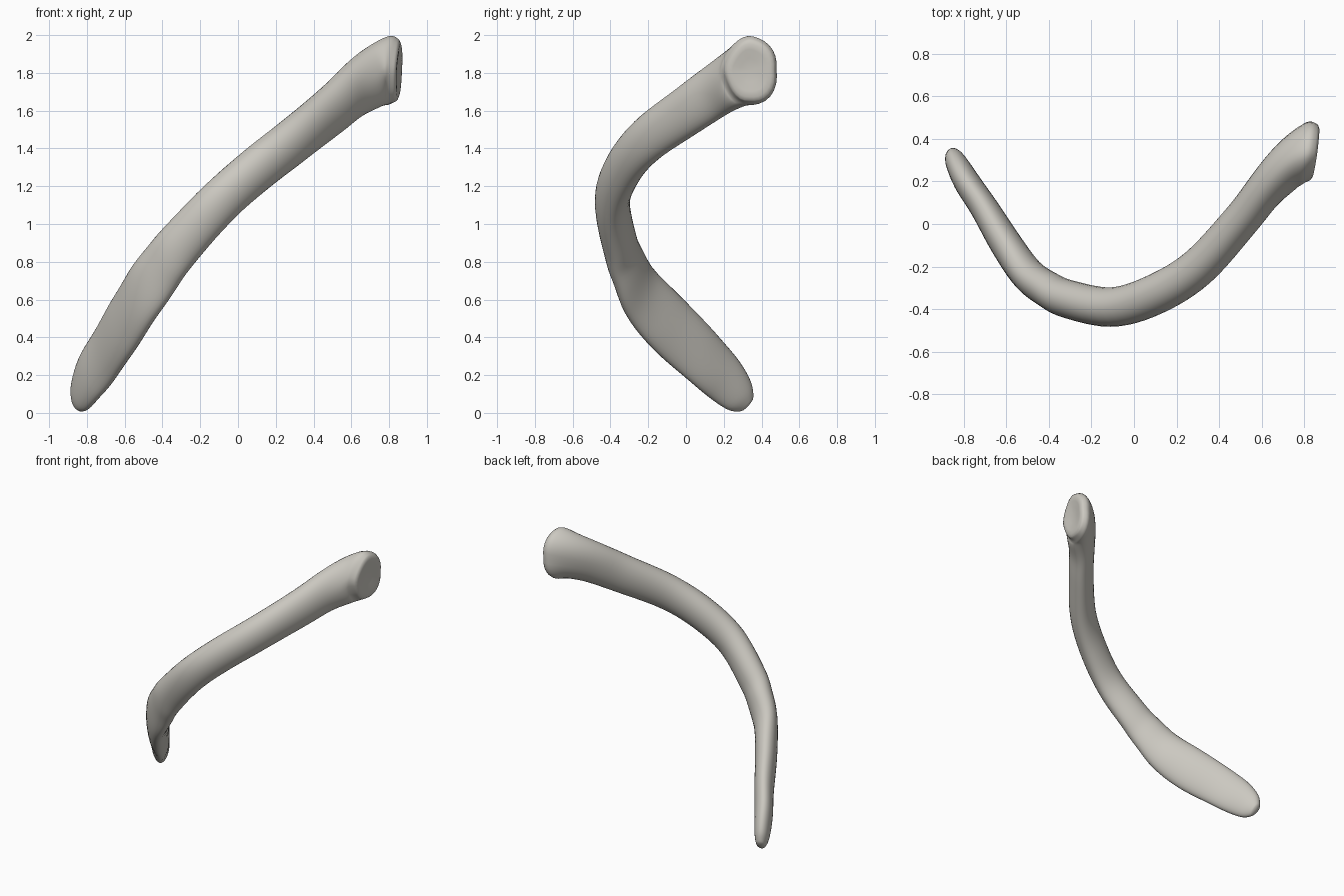
import bpy, bmesh, math
from mathutils import Vector

cube = bpy.data.objects.get("Cube")
if cube:
    bpy.data.objects.remove(cube, do_unlink=True)

# Bone colour
bone_mat = bpy.data.materials.new("warm_grey_bone")
bone_mat.use_nodes = True
colour = (0.60, 0.58, 0.53, 1)
bone_mat.diffuse_color = colour
shader = bone_mat.node_tree.nodes["Principled BSDF"]
shader.inputs["Base Color"].default_value = colour
shader.inputs["Roughness"].default_value = 0.7

# Stations along the shaft: x, y, z, half height, half thickness, head blend
STATIONS = [
    (-.85, .325, .045, .05, .03, 0),
    (-.83, .28, .09, .10, .05, 0),
    (-.78, .19, .19, .135, .062, 0),
    (-.70, .07, .31, .15, .066, 0),
    (-.60, -.095, .47, .16, .075, 0),
    (-.50, -.235, .63, .15, .08, 0),
    (-.40, -.31, .775, .135, .085, 0),
    (-.30, -.355, .90, .125, .09, 0),
    (-.10, -.39, 1.115, .118, .093, 0),
    (.10, -.33, 1.29, .12, .095, 0),
    (.30, -.205, 1.445, .125, .092, 0),
    (.50, .015, 1.605, .135, .088, 0),
    (.62, .165, 1.71, .145, .092, .1),
    (.73, .28, 1.785, .165, .118, .5),
    (.80, .33, 1.815, .183, .147, .9),
    (.845, .335, 1.815, .163, .132, 1),
]
STEPS = 6
SIDES = 32
HEAD_AXIS = Vector((1, -.13, -.05)).normalized()


def spline(points, steps):
    """Smooth curve through every station, interpolating all its values."""
    ends = [points[0]] + points + [points[-1]]
    out = []
    for p, q, r, s in zip(ends, ends[1:], ends[2:], ends[3:]):
        for k in range(steps):
            t = k / steps
            out.append([b + .5 * t * (c - a + t * (2*a - 5*b + 4*c - d + t * (3*(b - c) + d - a)))
                        for a, b, c, d in zip(p, q, r, s)])
    return out + [list(points[-1])]


def add_ring(bm, centre, axis, high, thick, head):
    """Egg-shaped section, taller than thick, squarer towards the head."""
    up = Vector((0, 0, 1))
    up = (up - axis * up.dot(axis)).normalized()
    side = up.cross(axis)
    ring = []
    for i in range(SIDES):
        a = math.tau * i / SIDES
        egg = 1 + .1 * (1 - head) * math.sin(a)
        corner = 1 + .12 * head * abs(math.sin(2 * a)) * math.cos(a + .5)
        ring.append(bm.verts.new(centre + corner * (side * thick * egg * math.cos(a)
                                                    + up * high * math.sin(a))))
    return ring


samples = spline(STATIONS, STEPS)
centres = [Vector(s[:3]) for s in samples]
bm = bmesh.new()
rings = []

# Shaft and flared head
for i, s in enumerate(samples):
    before, after = centres[max(i - 1, 0)], centres[min(i + 1, len(samples) - 1)]
    head = min(max(s[5], 0), 1)
    axis = (after - before).normalized().lerp(HEAD_AXIS, head).normalized()
    rings.append(add_ring(bm, centres[i], axis, s[3], s[4], head))

# Rounded rim and shallow hollow on the head's end face
for push, scale in ((.010, .88), (.008, .7), (-.002, .4)):
    rings.append(add_ring(bm, centres[-1] + HEAD_AXIS * push, HEAD_AXIS,
                          samples[-1][3] * scale, samples[-1][4] * scale, 1))

for a, b in zip(rings, rings[1:]):
    for i in range(SIDES):
        j = (i + 1) % SIDES
        bm.faces.new((a[i], a[j], b[j], b[i]))

# Close both ends with a centre point
tip = (centres[0] - centres[1]).normalized()
for ring, point in ((rings[0], centres[0] + tip * .018),
                    (rings[-1], centres[-1] - HEAD_AXIS * .006)):
    middle = bm.verts.new(point)
    for i in range(SIDES):
        bm.faces.new((ring[i], ring[(i + 1) % SIDES], middle))

bmesh.ops.recalc_face_normals(bm, faces=bm.faces)
mesh = bpy.data.meshes.new("curved_bone")
bm.to_mesh(mesh)
bm.free()
mesh.materials.append(bone_mat)
bone = bpy.data.objects.new("curved_bone", mesh)
bpy.context.collection.objects.link(bone)

# Soften the surface slightly and shade it smooth
relax = bone.modifiers.new("soften", 'SMOOTH')
relax.factor = 0.4
relax.iterations = 3
for poly in mesh.polygons:
    poly.use_smooth = True
